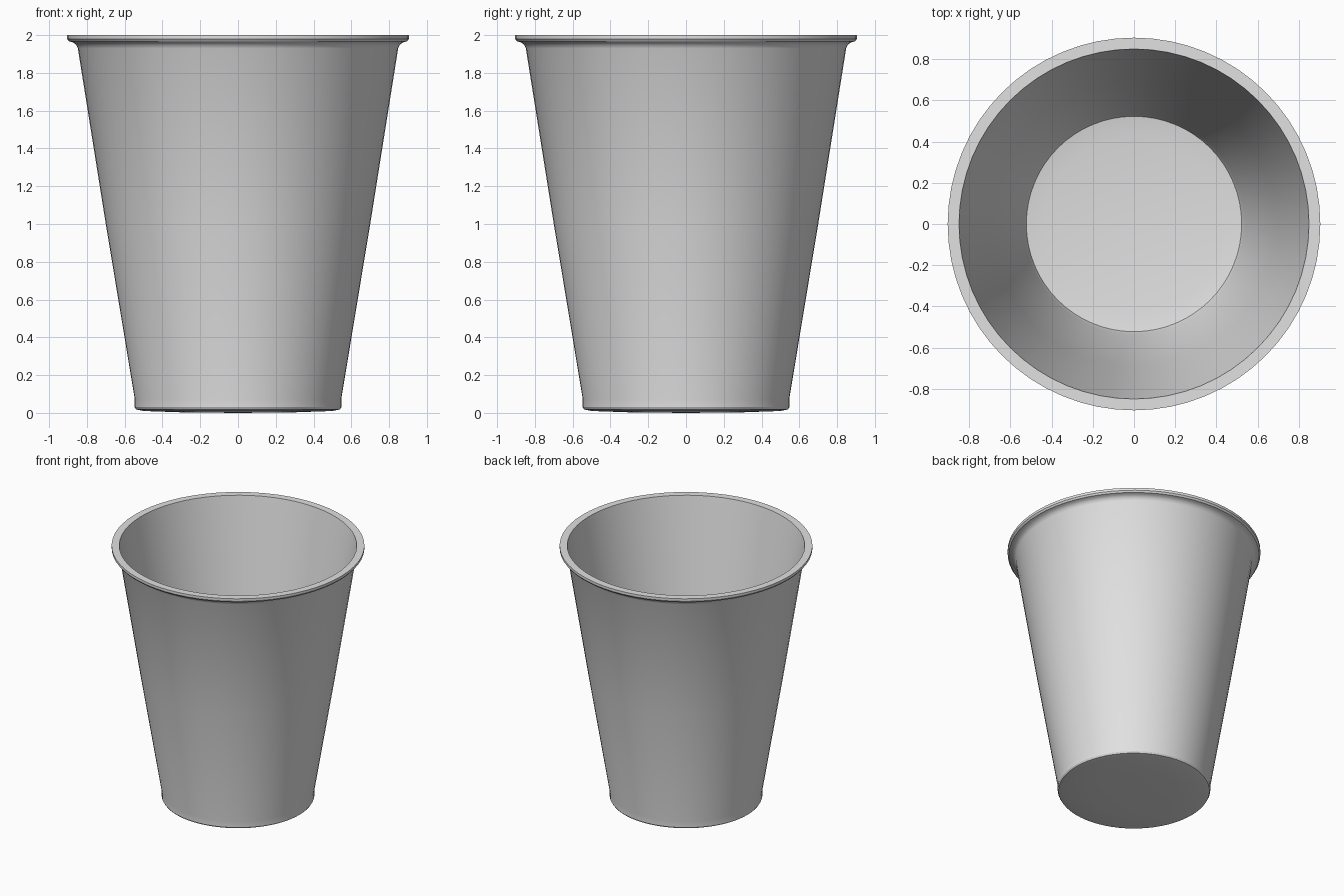
import bpy, bmesh, math

if "Cube" in bpy.data.objects:
    bpy.data.objects.remove(bpy.data.objects["Cube"])

SEGMENTS = 64

grey = bpy.data.materials.new("light grey")
grey.diffuse_color = (0.75, 0.75, 0.75, 1)
grey.use_nodes = True
grey.node_tree.nodes["Principled BSDF"].inputs["Base Color"].default_value = grey.diffuse_color


def lathe(name, profile, material):
    """Spin an (r, z) profile about z; points at r = 0 become poles."""
    bm = bmesh.new()
    rings = []
    for r, z in profile:
        if r == 0:
            rings.append([bm.verts.new((0, 0, z))] * SEGMENTS)
        else:
            rings.append([bm.verts.new((r * math.cos(a), r * math.sin(a), z))
                          for a in (math.tau * i / SEGMENTS for i in range(SEGMENTS))])
    for low, high in zip(rings, rings[1:]):
        for i in range(SEGMENTS):
            j = (i + 1) % SEGMENTS
            corners = list(dict.fromkeys((low[i], low[j], high[j], high[i])))
            bm.faces.new(corners)
    bmesh.ops.recalc_face_normals(bm, faces=bm.faces)
    mesh = bpy.data.meshes.new(name)
    bm.to_mesh(mesh)
    bm.free()
    mesh.materials.append(material)
    obj = bpy.data.objects.new(name, mesh)
    bpy.context.collection.objects.link(obj)
    return obj


# Tapered cup: underside, foot band, outer wall, flared lip, inner wall, floor
cup = lathe("cup", [
    (0, 0), (0.30, 0.003), (0.50, 0.01), (0.54, 0.018), (0.547, 0.03),
    (0.547, 0.075), (0.70, 1.0), (0.848, 1.93), (0.858, 1.95),
    (0.875, 1.962), (0.895, 1.967), (0.905, 1.98), (0.905, 2.0),
    (0.85, 2.0), (0.838, 1.93), (0.69, 1.0), (0.537, 0.08), (0.523, 0.045),
    (0.43, 0.03), (0, 0.025),
], grey)

bpy.ops.object.select_all(action='DESELECT')
bpy.context.view_layer.objects.active = cup
cup.select_set(True)
bpy.ops.object.shade_smooth_by_angle(angle=math.radians(30))
